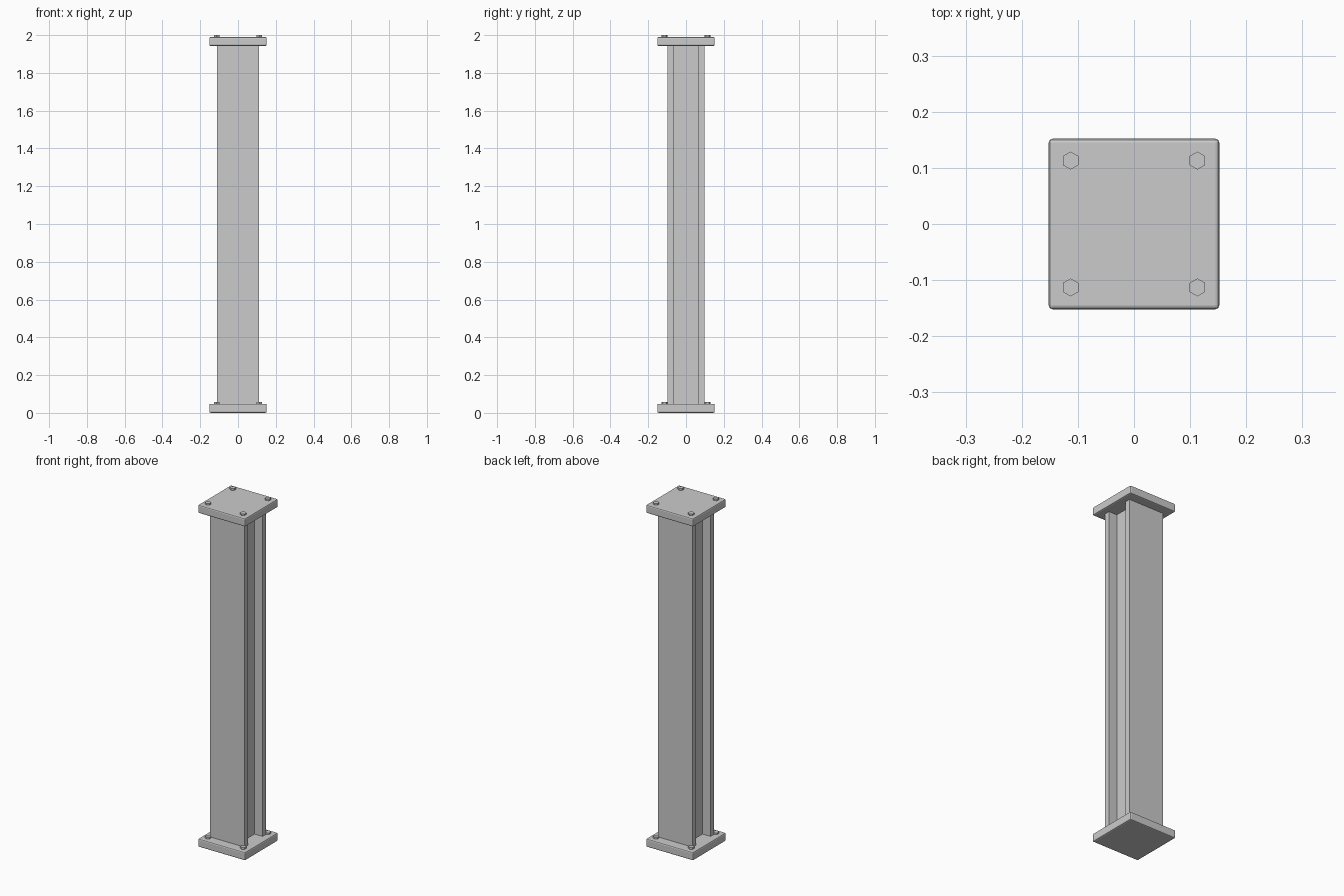
import bpy, bmesh, math

if "Cube" in bpy.data.objects:
    bpy.data.objects.remove(bpy.data.objects["Cube"])

PLATE = 0.152   # half width of the end plates
THICK = 0.048   # plate thickness
BOLT_H = 0.01   # bolt head height
TOP = 2.0 - BOLT_H


def add_object(name, bm):
    bmesh.ops.recalc_face_normals(bm, faces=bm.faces)
    mesh = bpy.data.meshes.new(name)
    bm.to_mesh(mesh)
    bm.free()
    obj = bpy.data.objects.new(name, mesh)
    bpy.context.collection.objects.link(obj)
    return obj


def extrude_profile(name, points, z0, z1):
    bm = bmesh.new()
    face = bm.faces.new([bm.verts.new((x, y, z0)) for x, y in points])
    ext = bmesh.ops.extrude_face_region(bm, geom=[face])
    for v in ext["geom"]:
        if isinstance(v, bmesh.types.BMVert):
            v.co.z = z1
    # keep the lower cap so that the solid is closed
    if not face.is_valid or len([f for f in bm.faces if len(f.verts) == len(points)]) < 2:
        bm.verts.ensure_lookup_table()
        bm.faces.new([v for v in bm.verts if abs(v.co.z - z0) < 1e-6])
    return add_object(name, bm)


def plate(name, z0):
    p = PLATE
    obj = extrude_profile(name, [(-p, -p), (p, -p), (p, p), (-p, p)], z0, z0 + THICK)
    bevel = obj.modifiers.new("Edge", "BEVEL")
    bevel.width = 0.007
    bevel.segments = 2


def bolts(name, z0):
    r = 0.016
    for i, (sx, sy) in enumerate([(-1, -1), (1, -1), (1, 1), (-1, 1)]):
        hexagon = [(sx * 0.113 + r * math.cos(math.radians(30 + 60 * k)),
                    sy * 0.113 + r * math.sin(math.radians(30 + 60 * k))) for k in range(6)]
        extrude_profile(f"{name}_{i + 1}", hexagon, z0 - 0.005, z0 + BOLT_H)


# End plates with their hex bolt heads
plate("base_plate", 0.0)
plate("top_plate", TOP - THICK)
bolts("base_bolt", THICK)
bolts("top_bolt", TOP)

# H-section column: wide flanges front and back, thick web between
FX, FY, WX, WY = 0.112, 0.098, 0.06, 0.066
half = [(FX, -FY), (FX, -WY), (WX, -WY), (WX, WY), (FX, WY), (FX, FY)]
section = half + [(-x, y) for x, y in reversed(half)]
extrude_profile("column", section, THICK - 0.002, TOP - THICK + 0.002)
